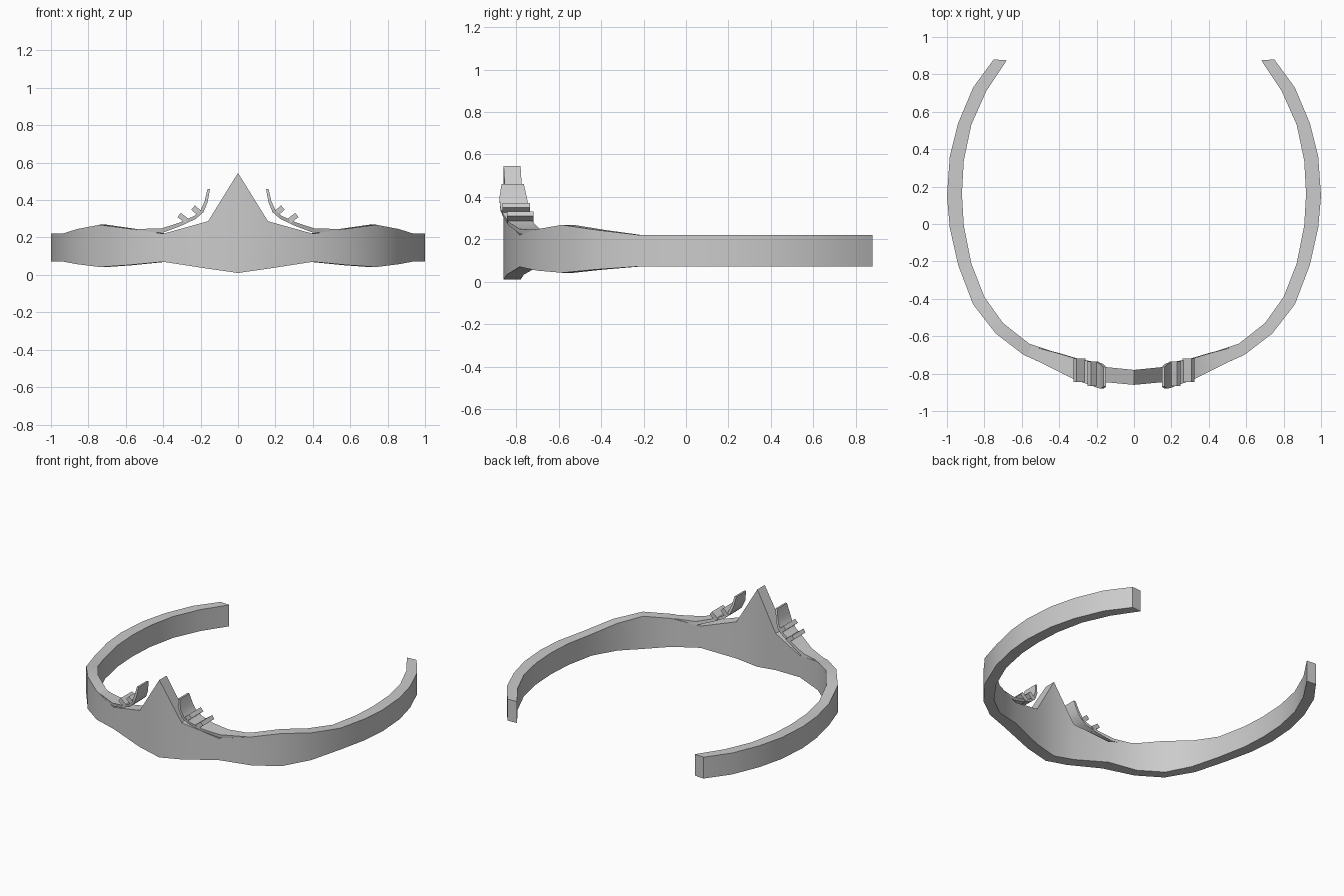
import bpy, bmesh, math

if "Cube" in bpy.data.objects:
    bpy.data.objects.remove(bpy.data.objects["Cube"])


def loft(name, sections, mirror=False, angle=40):
    """Skin a list of four-point sections into a closed solid."""
    bm = bmesh.new()
    rings = [[bm.verts.new(p) for p in s] for s in sections]
    for a, b in zip(rings, rings[1:]):
        for i in range(4):
            j = (i + 1) % 4
            bm.faces.new((a[i], a[j], b[j], b[i]))
    bm.faces.new(rings[0])
    bm.faces.new(rings[-1])
    bmesh.ops.recalc_face_normals(bm, faces=bm.faces)
    mesh = bpy.data.meshes.new(name)
    bm.to_mesh(mesh)
    bm.free()
    ob = bpy.data.objects.new(name, mesh)
    bpy.context.collection.objects.link(ob)
    if mirror:
        ob.modifiers.new("Mirror", 'MIRROR').use_bisect_axis[0] = False
        ob.modifiers["Mirror"].use_mirror_merge = False
    bpy.ops.object.select_all(action='DESELECT')
    ob.select_set(True)
    bpy.context.view_layer.objects.active = ob
    bpy.ops.object.shade_smooth_by_angle(angle=math.radians(angle))
    return ob


# Head band with centre peak: outer x, y, inner x, y, bottom z, top z
half = [
    (0.00, -0.86, 0.00, -0.78, 0.01, 0.545),
    (0.16, -0.845, 0.15, -0.765, 0.033, 0.287),
    (0.40, -0.785, 0.38, -0.70, 0.07, 0.22),
    (0.59, -0.70, 0.56, -0.64, 0.052, 0.248),
    (0.74, -0.585, 0.70, -0.53, 0.042, 0.268),
    (0.86, -0.43, 0.80, -0.39, 0.057, 0.245),
    (0.94, -0.22, 0.87, -0.21, 0.072, 0.22),
    (0.985, -0.02, 0.91, -0.01, 0.072, 0.22),
    (1.00, 0.15, 0.92, 0.16, 0.072, 0.22),
    (0.985, 0.36, 0.91, 0.34, 0.072, 0.22),
    (0.94, 0.54, 0.87, 0.53, 0.072, 0.22),
    (0.86, 0.73, 0.79, 0.71, 0.072, 0.22),
    (0.75, 0.88, 0.68, 0.875, 0.072, 0.22),
]


def band_section(p, s):
    ox, oy, ix, iy, b, t = p
    return [(s * ox, oy, b), (s * ox, oy, t), (s * ix, iy, t), (s * ix, iy, b)]


loft("head_band", [band_section(p, -1) for p in half[:0:-1]]
     + [band_section(p, 1) for p in half])

# Curled side strips: lower x, z, upper x, z, front y, back y
strip = [
    (0.58, 0.225, 0.58, 0.245, -0.70, -0.645),
    (0.40, 0.226, 0.41, 0.248, -0.785, -0.69),
    (0.30, 0.264, 0.31, 0.280, -0.835, -0.72),
    (0.225, 0.30, 0.235, 0.315, -0.86, -0.735),
    (0.185, 0.335, 0.20, 0.345, -0.875, -0.74),
    (0.162, 0.39, 0.178, 0.395, -0.88, -0.75),
    (0.15, 0.46, 0.163, 0.46, -0.87, -0.765),
]
loft("curled_strip", [[(a, f, b), (c, f, d), (c, k, d), (a, k, b)]
                      for a, b, c, d, f, k in strip], mirror=True)


# Small fins standing on the strips
def fin(name, base, tip, width, front, back):
    dx, dz = tip[0] - base[0], tip[1] - base[1]
    n = math.hypot(dx, dz)
    px, pz = -dz / n * width / 2, dx / n * width / 2
    loft(name, [[(x + px, front, z + pz), (x - px, front, z - pz),
                 (x - px, back, z - pz), (x + px, back, z + pz)]
                for x, z in (base, tip)], mirror=True, angle=30)


fin("upper_fin", (0.20, 0.325), (0.24, 0.36), 0.03, -0.865, -0.735)
fin("lower_fin", (0.268, 0.285), (0.315, 0.32), 0.028, -0.845, -0.72)
